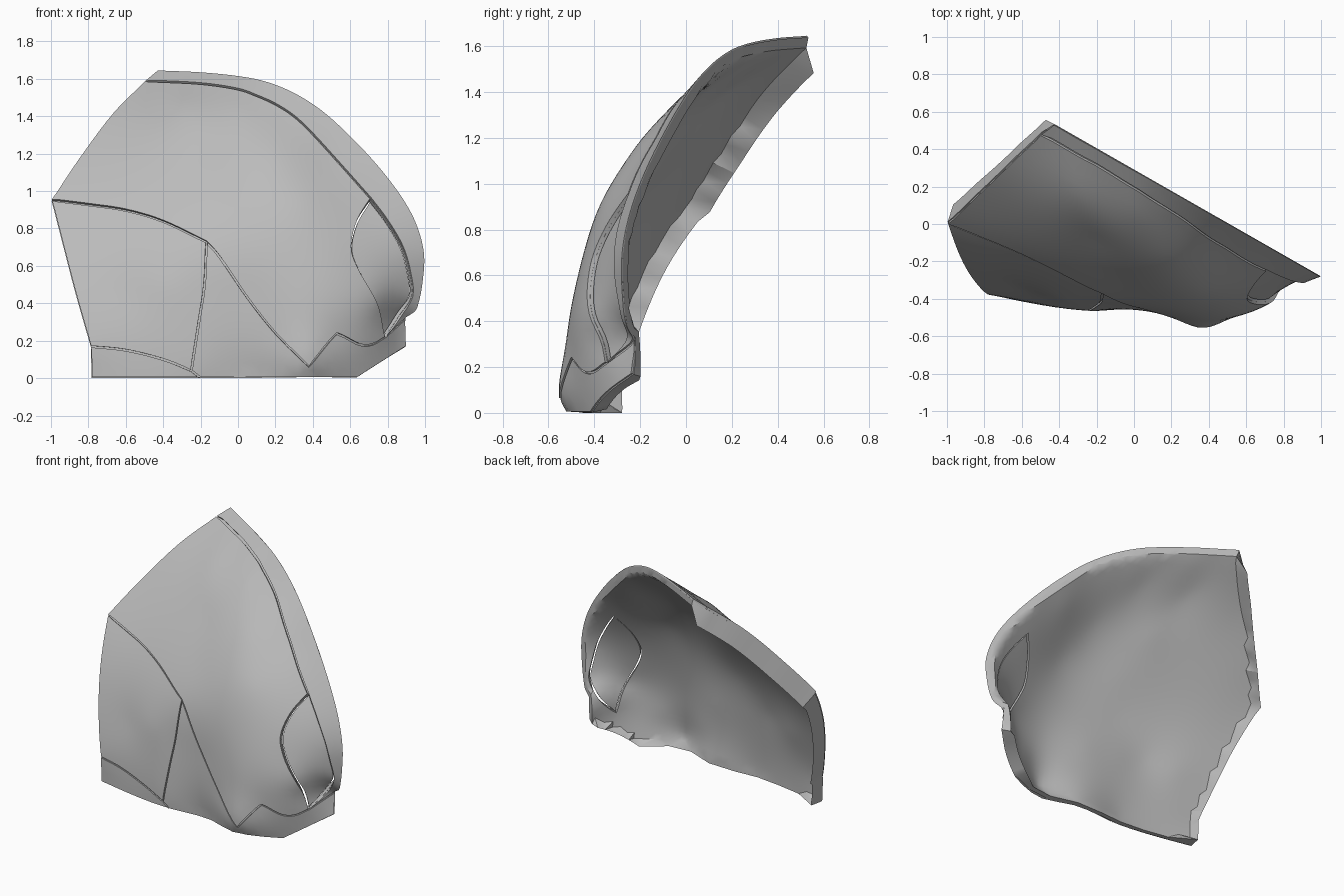
import bpy
import math
from mathutils import Vector
from mathutils.geometry import delaunay_2d_cdt

if "Cube" in bpy.data.objects:
    bpy.data.objects.remove(bpy.data.objects["Cube"])

grey = bpy.data.materials.new("plain grey")
grey.use_nodes = True
grey.diffuse_color = (0.5, 0.5, 0.5, 1)
grey.node_tree.nodes["Principled BSDF"].inputs["Base Color"].default_value = grey.diffuse_color


def middle_plane(x):
    """Vertical cutting plane that the curved rim lies in."""
    return -0.28 + 0.571 * (1 - x)


# Seam and edge curves, seen from the front as (x, z)
left_upper = [(-1, .955), (-.85, 1.18), (-.67, 1.42), (-.5, 1.59)]
left_lower = [(-.79, .17), (-.87, .45), (-.93, .68), (-1, .955)]
rim = [(-.43, 1.65), (-.2, 1.64), (0, 1.62), (.15, 1.59), (.3, 1.53), (.45, 1.435), (.6, 1.3),
       (.75, 1.14), (.88, .97), (.96, .82), (1, .66), (.99, .5), (.97, .4), (.95, .355), (.9, .32)]
top_seam = [(-.5, 1.59), (-.2, 1.575), (0, 1.545), (.1, 1.51), (.2, 1.465), (.3, 1.4), (.4, 1.305),
            (.55, 1.14), (.71, .96)]
opening_outer = [(.71, .96), (.8, .84), (.88, .7), (.92, .56), (.93, .44), (.87, .335), (.79, .22)]
opening_inner = [(.71, .96), (.64, .84), (.61, .7), (.65, .58), (.75, .4), (.79, .22)]
crease_left = [(-1, .955), (-.8, .93), (-.6, .9), (-.4, .84), (-.17, .73)]
crease_right = [(-.17, .73), (-.1, .65), (.05, .43), (.2, .24), (.38, .06)]
cheek_seam = [(-.17, .73), (-.18, .5), (-.21, .3), (-.25, .04)]
trim_top = [(.38, .06), (.51, .22), (.55, .23), (.65, .18), (.72, .18), (.79, .22)]
trim_end = [(.9, .32), (.905, .17), (.64, 0)]
foot_seam = [(-.79, .17), (-.6, .15), (-.4, .1), (-.25, .04)]

# Depth of the skin at chosen places, as (x, z, y)
skin = [(-.6, .9, -.165), (-.17, .73, -.375), (.05, .43, -.455), (.2, .24, -.5), (.38, .06, -.555),
        (-.3, 1.45, .17), (0, 1.45, .07), (.25, 1.43, .03), (.1, 1.51, .13), (-.2, 1.57, .31),
        (.5, 1.2, -.13), (.2, 1.2, -.19), (-.2, 1.2, -.08), (.71, .96, -.25),
        (.35, .95, -.35), (-.1, .95, -.28), (.35, .7, -.445), (.61, .7, -.4),
        (.05, .7, -.42), (.36, .42, -.508), (.38, .27, -.53), (.66, .55, -.43), (.75, .4, -.41),
        (.79, .22, -.35), (.53, .23, -.5), (.68, .17, -.43), (.92, .56, -.31), (.93, .44, -.29),
        (.905, .17, -.24), (.64, 0, -.42), (.42, 0, -.51), (.1, 0, -.455), (-.22, .05, -.47),
        (-.6, 0, -.42), (-.79, 0, -.38), (-.79, .17, -.38), (-.6, .45, -.35), (-.93, .68, -.19),
        (-.2, .45, -.43), (-.4, .5, -.4)]
skin += [(x, z, middle_plane(x)) for x, z in rim]
skin += [(x, z, .96 * (x + 1)) for x, z in left_upper]


def kernel(dx, dz):
    r2 = dx * dx + dz * dz
    return r2 * math.log(r2) if r2 > 0 else 0


def solve(rows):
    """Gaussian elimination of an augmented matrix."""
    n = len(rows)
    for i in range(n):
        best = max(range(i, n), key=lambda k: abs(rows[k][i]))
        rows[i], rows[best] = rows[best], rows[i]
        for k in range(i + 1, n):
            f = rows[k][i] / rows[i][i]
            rows[k] = [a - f * b for a, b in zip(rows[k], rows[i])]
    out = [0] * n
    for i in reversed(range(n)):
        out[i] = (rows[i][n] - sum(rows[i][k] * out[k] for k in range(i + 1, n))) / rows[i][i]
    return out


# Thin plate surface through the skin points
matrix = [[kernel(x - a, z - b) + (0.003 if (x, z) == (a, b) else 0) for a, b, _ in skin]
          + [1, x, z, y] for x, z, y in skin]
for term in (lambda p: 1, lambda p: p[0], lambda p: p[1]):
    matrix.append([term(p) for p in skin] + [0, 0, 0, 0])
weights = solve(matrix)


def height(x, z):
    c, cx, cz = weights[-3:]
    return c + cx * x + cz * z + sum(w * kernel(x - p[0], z - p[1]) for w, p in zip(weights, skin))


def place(x, z, depths):
    """Points on the skin, pushed inward by each depth."""
    e = 0.004
    y = height(x, z)
    normal = Vector(((height(x + e, z) - y) / e, -1, (height(x, z + e) - y) / e)).normalized()
    pushed = [Vector((x, y, z)) - normal * depth for depth in depths]
    return [(p.x, min(p.y, middle_plane(p.x)), max(p.z, 0)) for p in pushed]


def smooth(points, steps=5):
    """Catmull-Rom curve through the points."""
    pts = [Vector(p) for p in points]
    pts = [2 * pts[0] - pts[1]] + pts + [2 * pts[-1] - pts[-2]]
    out = []
    for a, b, c, d in zip(pts, pts[1:], pts[2:], pts[3:]):
        for t in (s / steps for s in range(steps)):
            out.append(b + (c - a) * t / 2 + (2 * a - 5 * b + 4 * c - d) * t * t / 2
                       + (3 * b - a - 3 * c + d) * t ** 3 / 2)
    return out + [pts[-2]]


def straight(*points):
    return [a.lerp(b, k / 8) for a, b in zip(map(Vector, points), map(Vector, points[1:])) for k in range(9)]


def outline(*curves):
    """Join curves into a counter-clockwise loop."""
    loop = []
    for p in (q for curve in curves for q in curve):
        if not loop or min((p - loop[-1]).length, (p - loop[0]).length) > 0.003:
            loop.append(p)
    area = sum(a.x * b.y - a.y * b.x for a, b in zip(loop, loop[1:] + loop[:1]))
    return loop if area > 0 else loop[::-1]


def inset(loop, gap):
    ways = [(b - a).normalized() for a, b in zip(loop[-1:] + loop, loop[1:] + loop[:1])]
    return [p + Vector((-d.y, d.x)) * gap for p, d in zip(loop, ways)]


def inside(p, loop):
    hit = False
    for a, b in zip(loop, loop[1:] + loop[:1]):
        if (a.y > p.y) != (b.y > p.y) and p.x < a.x + (p.y - a.y) * (b.x - a.x) / (b.y - a.y):
            hit = not hit
    return hit


def panel(name, loop, front, back, flanges=(), hole=()):
    """Curved plate filling a loop, with deeper flanges along some edge curves."""
    pts, edges = [], []
    for ring in filter(None, (loop, hole)):
        start, n = len(pts), len(ring)
        pts += ring
        edges += [(start + i, start + (i + 1) % n) for i in range(n)]
    core = inset(loop, 0.012)
    grid = [Vector((i, j)) * 0.04 for i in range(-25, 26) for j in range(43)]
    pts += [p for p in grid if inside(p, core) and not inside(p, hole)]
    flat, _, tris, _, _, _ = delaunay_2d_cdt(pts, edges, [], 0, 1e-5)
    keep = []
    for t in tris:
        mid = sum((flat[i] for i in t), Vector((0, 0))) / 3
        if inside(mid, loop) and not inside(mid, hole):
            keep.append(tuple(t))
    sides = {(t[i], t[(i + 1) % 3]) for t in keep for i in range(3)}
    border = [s for s in sides if (s[1], s[0]) not in sides]
    border_ids = {i for s in border for i in s}
    used = sorted({i for t in keep for i in t})
    index = {v: 2 * k for k, v in enumerate(used)}
    verts = []
    for v in used:
        p, deep = flat[v], back
        for curve, depth in flanges:
            if v in border_ids and min((p - q).length for q in curve) < 0.002:
                deep = max(deep, depth)
        verts += place(p.x, p.y, (front, deep))
    faces = [tuple(index[v] for v in t) for t in keep]
    faces += [tuple(index[v] + 1 for v in reversed(t)) for t in keep]
    faces += [(index[b], index[a], index[a] + 1, index[b] + 1) for a, b in border]
    mesh = bpy.data.meshes.new(name)
    mesh.from_pydata(verts, [], faces)
    mesh.materials.append(grey)
    obj = bpy.data.objects.new(name, mesh)
    bpy.context.collection.objects.link(obj)
    bpy.ops.object.select_all(action="DESELECT")
    obj.select_set(True)
    bpy.context.view_layer.objects.active = obj
    bpy.ops.object.shade_smooth_by_angle(angle=math.radians(35))


l_up, l_low, rim_c, top_c = map(smooth, (left_upper, left_lower, rim, top_seam))
open_out, open_in, cr_l, cr_r = map(smooth, (opening_outer, opening_inner, crease_left, crease_right))
cheek_c, trim_c, foot_c = map(smooth, (cheek_seam, trim_top, foot_seam))
end_c = straight(*trim_end)
foot_left = straight((-.785, 0), (-.79, .17))
foot_end = straight((-.25, .04), (-.2, 0))
opening = outline(open_in, open_out[::-1])

# Thin inner shell with the side opening and thick outer edges
panel("inner_shell", outline(foot_left, l_low, l_up, rim_c, end_c, straight((.64, 0), (-.785, 0))), 0.015, 0.045,
      [(l_up, 0.135), (l_low, 0.12), (foot_left, 0.105), (rim_c, 0.075), (end_c, 0.085)], inset(opening, -0.004))

# Outer plates, separated by narrow grooves
plates = {
    "upper_plate": (outline(l_up, top_c, open_in, trim_c[::-1], cr_r[::-1], cr_l[::-1]), 0),
    "rim_band": (outline(rim_c, straight((.9, .32), (.79, .22)), open_out[::-1], top_c[::-1]), 0),
    "cheek_plate": (outline(l_low, cr_l, cheek_c, foot_c[::-1]), 0.006),
    "foot_plate": (outline(foot_left, foot_c, foot_end, straight((-.2, 0), (-.785, 0))), 0.006),
    "lower_trim": (outline(cheek_c[::-1], cr_r, trim_c, straight((.79, .22), (.9, .32)), end_c,
                           straight((.64, 0), (-.2, 0)), foot_end[::-1]), 0.004),
}
for name, (loop, depth) in plates.items():
    panel(name, inset(loop, 0.005), depth, 0.025)

# Recessed insert in the side opening
panel("side_insert", inset(opening, 0.005), 0.025, 0.04)
